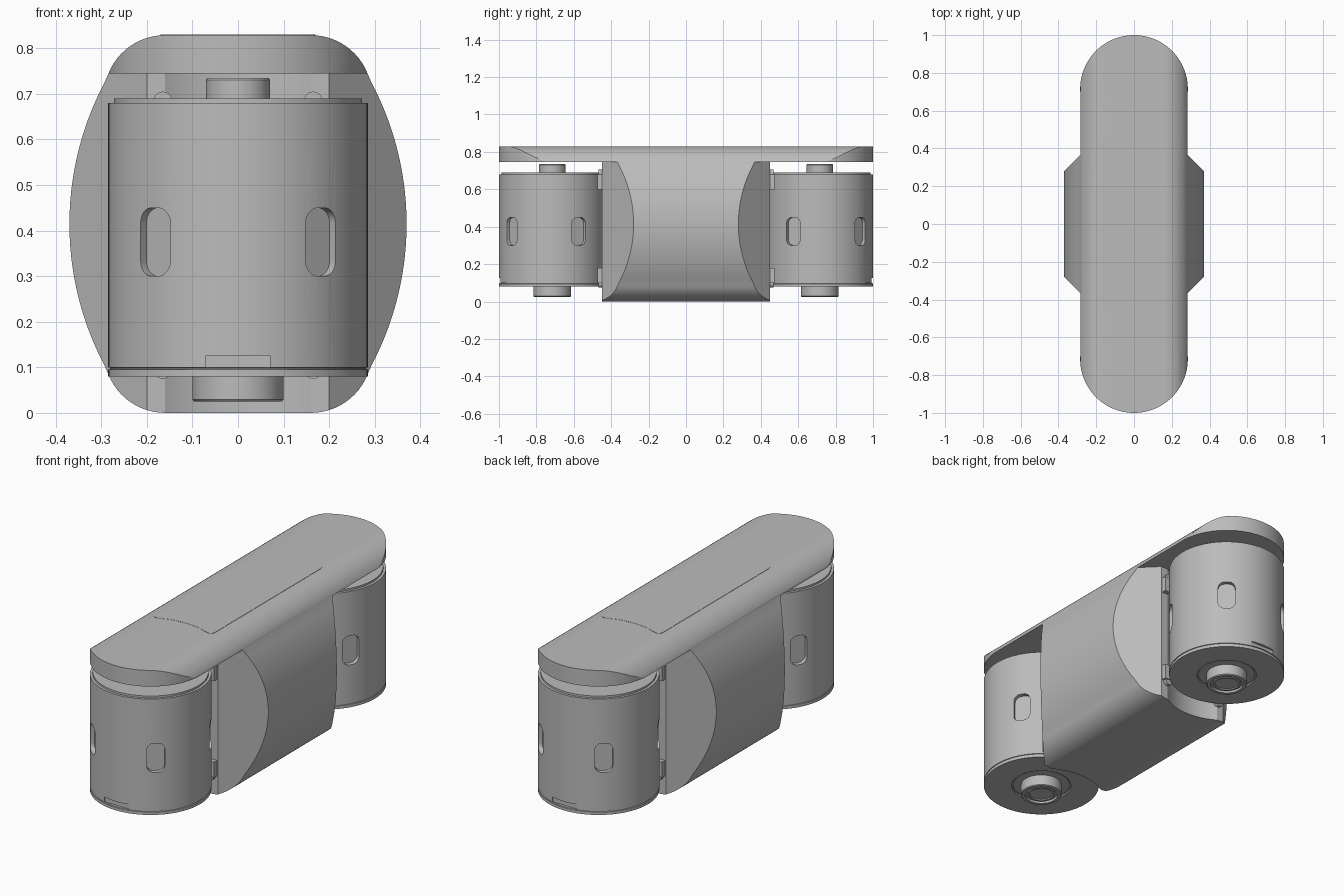
import bpy, bmesh
from math import sin, cos, pi, radians
from mathutils import Vector, Matrix

if "Cube" in bpy.data.objects:
    bpy.data.objects.remove(bpy.data.objects["Cube"], do_unlink=True)

grey = bpy.data.materials.new("plain grey")
grey.use_nodes = True
COLOUR = (0.5, 0.5, 0.5, 1)
grey.diffuse_color = COLOUR
grey.node_tree.nodes["Principled BSDF"].inputs["Base Color"].default_value = COLOUR


def make(name, bm):
    bmesh.ops.recalc_face_normals(bm, faces=bm.faces)
    mesh = bpy.data.meshes.new(name)
    bm.to_mesh(mesh)
    bm.free()
    mesh.materials.append(grey)
    ob = bpy.data.objects.new(name, mesh)
    bpy.context.collection.objects.link(ob)
    return ob


def prism(bm, points, offset):
    """Extrude a closed outline of 3D points by an offset."""
    face = bm.faces.new([bm.verts.new(p) for p in points])
    new = bmesh.ops.extrude_face_region(bm, geom=[face])["geom"]
    verts = [g for g in new if isinstance(g, bmesh.types.BMVert)]
    bmesh.ops.translate(bm, verts=verts, vec=offset)
    return list(face.verts) + verts


def lathe(name, profile, y, steps=96):
    """Spin a (radius, height) profile about a vertical axis."""
    bm = bmesh.new()
    verts = [bm.verts.new((r, 0, z)) for r, z in profile]
    edges = [bm.edges.new(p) for p in zip(verts, verts[1:])]
    bmesh.ops.spin(bm, geom=verts + edges, cent=(0, 0, 0), axis=(0, 0, 1),
                   angle=2 * pi, steps=steps, use_duplicate=False)
    bmesh.ops.remove_doubles(bm, verts=bm.verts, dist=1e-5)
    bmesh.ops.translate(bm, verts=bm.verts, vec=(0, y, 0))
    return make(name, bm)


def boolean(ob, cutter, operation):
    mod = ob.modifiers.new("cut", "BOOLEAN")
    mod.object, mod.operation, mod.solver = cutter, operation, "EXACT"
    bpy.context.view_layer.objects.active = ob
    bpy.ops.object.modifier_apply(modifier=mod.name)
    bpy.data.objects.remove(cutter, do_unlink=True)


def smooth(ob):
    bpy.ops.object.select_all(action="DESELECT")
    ob.select_set(True)
    bpy.context.view_layer.objects.active = ob
    bpy.ops.object.shade_smooth_by_angle(angle=radians(25))


def box(bm, lo, hi):
    x0, y0, z0 = lo
    x1, y1, z1 = hi
    return prism(bm, [(x0, y0, z0), (x1, y0, z0), (x1, y1, z0), (x0, y1, z0)], (0, 0, z1 - z0))


def arc(cx, cy, r, start, end, n):
    return [(cx + r * cos(radians(start + (end - start) * i / n)),
             cy + r * sin(radians(start + (end - start) * i / n))) for i in range(n + 1)]


# Shared barrel-shaped cross-section: bulging side, rounded shoulders, flat top and bottom
HEIGHT, SHELF, WHEEL_Y, R = 0.829, 0.745, 0.715, 0.285
MID = HEIGHT / 2
right = arc(0.16, 0.134, 0.134, -90, -21, 12) + arc(-0.294, MID, 0.664, -28, 28, 28) \
    + arc(0.16, HEIGHT - 0.134, 0.134, 21, 90, 12)
section = right + [(-x, z) for x, z in reversed(right)]


def section_bar(bm, half_length):
    prism(bm, [(x, -half_length, z) for x, z in section], (0, 2 * half_length, 0))


def slice_off(bm, point, normal):
    geom = bm.verts[:] + bm.edges[:] + bm.faces[:]
    cut = bmesh.ops.bisect_plane(bm, geom=geom, plane_co=point, plane_no=normal, clear_outer=True)
    edges = [g for g in cut["geom_cut"] if isinstance(g, bmesh.types.BMEdge)]
    bmesh.ops.holes_fill(bm, edges=edges, sides=0)


# Central body with slanted vertical corners and a curved pocket for each wheel
bm = bmesh.new()
section_bar(bm, 0.45)
slice_off(bm, (0, 0, SHELF + 0.002), (0, 0, 1))
for sx in (-1, 1):
    for sy in (-1, 1):
        slice_off(bm, (0.2 * sx, 0.45 * sy, 0), (sx, sy, 0))
body = make("central_body", bm)
for s in (-1, 1):
    bm = bmesh.new()
    prism(bm, [(x, y, -0.1) for x, y in arc(0, s * WHEEL_Y, 0.31, 0, 356.25, 95)], (0, 0, 1))
    boolean(body, make("pocket_cutter", bm), "DIFFERENCE")
smooth(body)

# Top bar: the shoulder section trimmed to a round-ended outline
bm = bmesh.new()
section_bar(bm, 1.1)
slice_off(bm, (0, 0, SHELF), (0, 0, -1))
bar = make("top_bar", bm)
bm = bmesh.new()
outline = arc(0, WHEEL_Y, R, 0, 180, 48) + arc(0, -WHEEL_Y, R, 180, 360, 48)
prism(bm, [(x, y, 0.6) for x, y in outline], (0, 0, 0.4))
boolean(bar, make("outline_cutter", bm), "INTERSECT")
smooth(bar)

# Thin top panel with waved ends
end = [(0.17, 0.435), (0.165, 0.451), (0.15, 0.455), (0.12, 0.447), (0.08, 0.433), (0.04, 0.427)]
end += [(0, 0.425)] + [(-x, y) for x, y in reversed(end)]
bm = bmesh.new()
prism(bm, [(x, y, 0.823) for x, y in end + [(-x, -y) for x, y in end]], (0, 0, 0.007))
make("top_panel", bm)

# Wheels, hubs and mounts, one set at each end
wheel_profile = [(0, 0.084), (0.14, 0.084), (0.14, 0.088), (0.147, 0.088), (0.147, 0.08),
                 (R, 0.08), (R, 0.095), (0.281, 0.096), (0.281, 0.099), (R, 0.1),
                 (R, 0.68), (0.272, 0.68), (0.272, 0.69), (0, 0.69)]
hub_profile = [(0, 0.035), (0.058, 0.035), (0.058, 0.029), (0.068, 0.029), (0.068, 0.037),
               (0.08, 0.037), (0.08, 0.025), (0.096, 0.025), (0.1, 0.029), (0.1, 0.088)]
axle_profile = [(0, 0.69), (0.07, 0.69), (0.07, 0.731), (0.066, 0.735), (0, 0.735)]

w, h, c = 0.0425, 0.075, 0.033
slot = []
for i, (sx, sz) in enumerate([(1, 1), (-1, 1), (-1, -1), (1, -1)]):
    slot += arc(sx * (w - c), 0.375 + sz * (h - c), c, 90 * i, 90 * i + 90, 6)

for s, end_name in ((-1, "front"), (1, "back")):
    y = s * WHEEL_Y
    wheel = lathe(end_name + "_wheel", wheel_profile, y)
    # Four rounded slots and a small outer notch
    bm = bmesh.new()
    for angle in (-120, -40, 40, 120):
        verts = prism(bm, [(x, s * 0.262, z) for x, z in slot], (0, s * 0.06, 0))
        bmesh.ops.rotate(bm, verts=verts, cent=(0, 0, 0), matrix=Matrix.Rotation(radians(angle), 3, "Z"))
    box(bm, (-0.07, min(s * 0.272, s * 0.32), 0.1), (0.07, max(s * 0.272, s * 0.32), 0.126))
    bmesh.ops.translate(bm, verts=bm.verts, vec=(0, y, 0))
    boolean(wheel, make("slot_cutter", bm), "DIFFERENCE")
    smooth(wheel)
    smooth(lathe(end_name + "_lower_hub", hub_profile, y, 64))
    smooth(lathe(end_name + "_upper_axle", axle_profile, y, 64))

    # Mounting blocks and screw bosses on the body ends
    bm = bmesh.new()
    for sx in (-1, 1):
        for z0, z1, screw in ((0.1, 0.18, 0.095), (0.6, 0.68, 0.685)):
            xs, ys = sorted((sx * 0.165, sx * 0.195)), sorted((s * 0.44, s * 0.474))
            box(bm, (xs[0], ys[0], z0), (xs[1], ys[1], z1))
            prism(bm, [(x, s * 0.435, z) for x, z in arc(sx * 0.165, screw, 0.02, 0, 345, 23)],
                  (0, s * 0.033, 0))
    smooth(make(end_name + "_mounts", bm))
